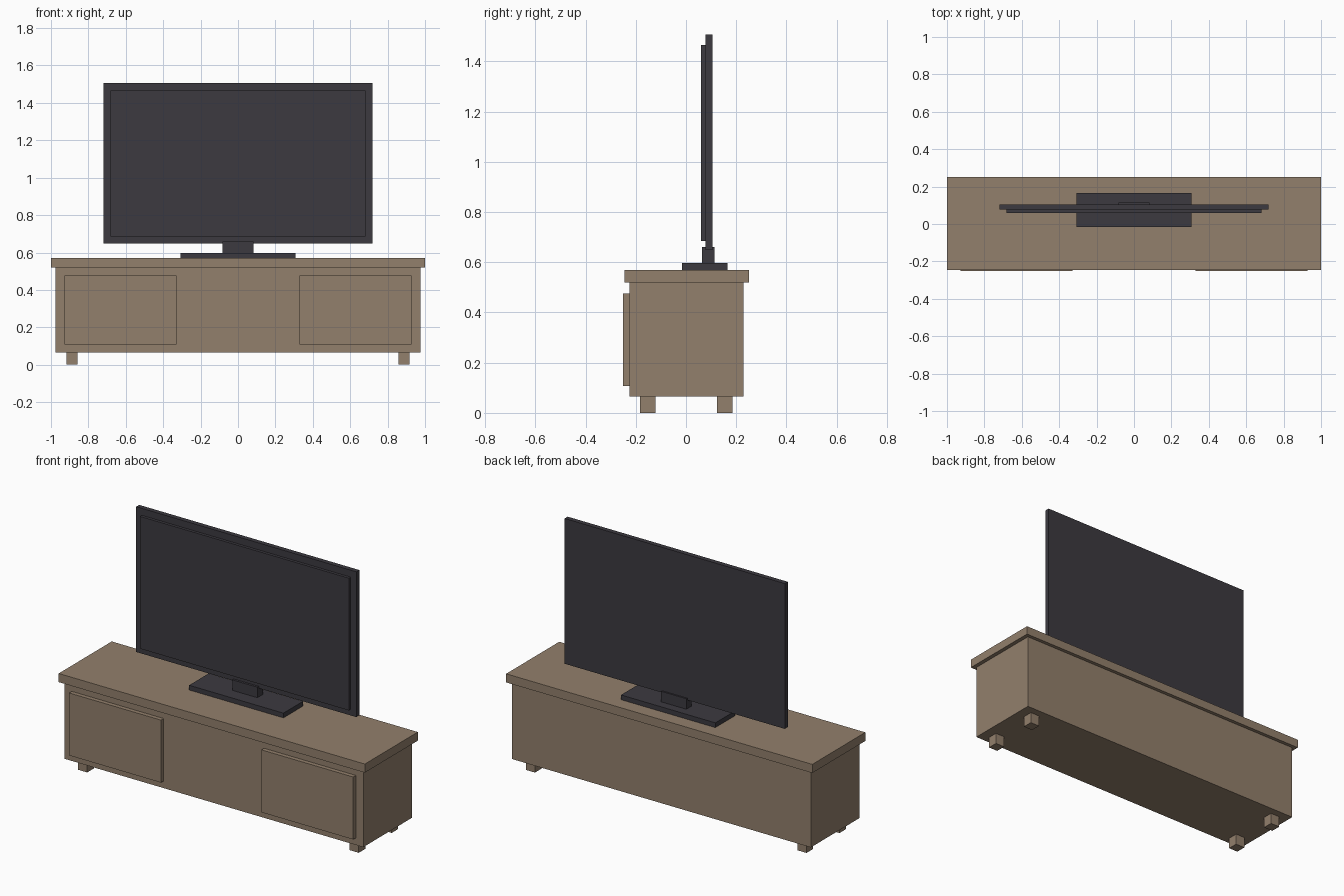
import bpy
import bmesh
from mathutils import Vector

if "Cube" in bpy.data.objects:
    bpy.data.objects.remove(bpy.data.objects["Cube"])


def material(name, rgb):
    m = bpy.data.materials.new(name)
    m.diffuse_color = (*rgb, 1.0)
    m.use_nodes = True
    m.node_tree.nodes["Principled BSDF"].inputs["Base Color"].default_value = m.diffuse_color
    return m


WOOD = material("brown wood", (0.29, 0.215, 0.15))
DARK = material("dark plastic", (0.045, 0.042, 0.051))


def box(name, lo, hi, mat):
    """Axis-aligned box between two corners, with its origin at the centre."""
    lo, hi = Vector(lo), Vector(hi)
    bm = bmesh.new()
    bmesh.ops.create_cube(bm, size=1.0)
    bmesh.ops.scale(bm, vec=hi - lo, verts=bm.verts)
    mesh = bpy.data.meshes.new(name)
    bm.to_mesh(mesh)
    bm.free()
    mesh.materials.append(mat)
    obj = bpy.data.objects.new(name, mesh)
    obj.location = (lo + hi) / 2
    bpy.context.collection.objects.link(obj)
    return obj


# Cabinet body and overhanging top
box("cabinet_body", (-0.976, -0.225, 0.065), (0.976, 0.229, 0.519), WOOD)
box("cabinet_top", (-1.0, -0.245, 0.519), (1.0, 0.25, 0.57), WOOD)

# Doors and feet, mirrored left and right
for side, s in (("left", -1), ("right", 1)):
    x0, x1 = sorted((s * 0.328, s * 0.928))
    box(f"{side}_door", (x0, -0.25, 0.107), (x1, -0.225, 0.476), WOOD)
    x0, x1 = sorted((s * 0.857, s * 0.917))
    for end, y in (("front", -0.183), ("back", 0.124)):
        box(f"{end}_{side}_foot", (x0, y, 0.0), (x1, y + 0.061, 0.065), WOOD)

# Television: stand, neck, panel and raised screen
box("stand_base", (-0.308, -0.016, 0.57), (0.308, 0.166, 0.598), DARK)
box("stand_neck", (-0.082, 0.064, 0.598), (0.082, 0.114, 0.66), DARK)
box("screen_panel", (-0.719, 0.077, 0.649), (0.719, 0.105, 1.507), DARK)
box("screen_glass", (-0.682, 0.06, 0.685), (0.682, 0.077, 1.466), DARK)
